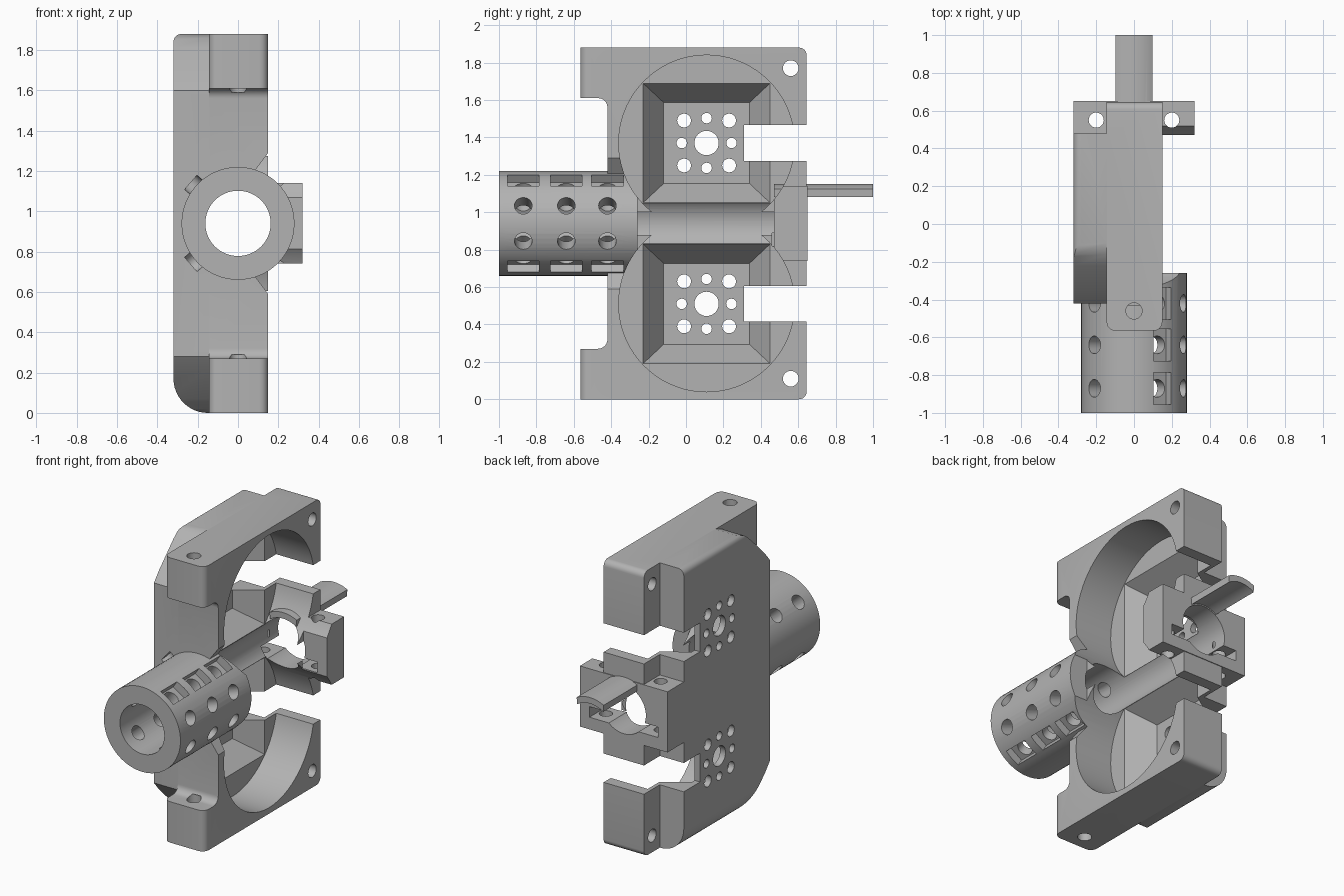
import bpy, bmesh, math
from mathutils import Matrix

cube = bpy.data.objects.get("Cube")
if cube:
    bpy.data.objects.remove(cube)

MID = 0.94                      # height of the barrel axis and mirror plane
FAN_Y, FAN_OFF, FAN_R = 0.11, 0.43, 0.47
FLOOR = -0.12                   # x of the fan pocket floor

grey = bpy.data.materials.new("plain_grey")
grey.diffuse_color = (0.45, 0.45, 0.45, 1)
grey.use_nodes = True
grey.node_tree.nodes["Principled BSDF"].inputs["Base Color"].default_value = (0.45, 0.45, 0.45, 1)


def arc(a, b, r, start, end, n=10):
    """Points of an arc in a plane, angles in degrees."""
    steps = [math.radians(start + (end - start) * i / n) for i in range(n + 1)]
    return [(a + r * math.cos(t), b + r * math.sin(t)) for t in steps]


def disc(a, b, r, n=32):
    return arc(a, b, r, 0, 360, n)[:-1]


def rect(a0, a1, b0, b1):
    return [(a0, b0), (a1, b0), (a1, b1), (a0, b1)]


def place(axis, p, h):
    a, b = p
    return {"x": (h, a, b), "y": (a, h, b), "z": (a, b, h)}[axis]


def loft(name, axis, low, high, h0, h1):
    """Solid between two matching outlines, along one axis."""
    bm = bmesh.new()
    v0 = [bm.verts.new(place(axis, p, h0)) for p in low]
    v1 = [bm.verts.new(place(axis, p, h1)) for p in high]
    bm.faces.new(v0)
    bm.faces.new(v1)
    for i in range(len(v0)):
        j = (i + 1) % len(v0)
        bm.faces.new((v0[i], v0[j], v1[j], v1[i]))
    bmesh.ops.recalc_face_normals(bm, faces=bm.faces)
    mesh = bpy.data.meshes.new(name)
    bm.to_mesh(mesh)
    bm.free()
    ob = bpy.data.objects.new(name, mesh)
    bpy.context.collection.objects.link(ob)
    return ob


def prism(name, axis, pts, h0, h1):
    return loft(name, axis, pts, pts, h0, h1)


def combine(target, other, operation):
    """Apply one boolean and remove the helper."""
    mod = target.modifiers.new("bool", "BOOLEAN")
    mod.operation, mod.solver, mod.object = operation, "EXACT", other
    bpy.context.view_layer.update()
    deps = bpy.context.evaluated_depsgraph_get()
    mesh = bpy.data.meshes.new_from_object(target.evaluated_get(deps))
    target.modifiers.clear()
    target.data = mesh
    bpy.data.objects.remove(other)


def cut(axis, pts, h0, h1):
    combine(frame, prism("cutter", axis, pts, h0, h1), "DIFFERENCE")


# Main frame: C-shaped side outline with two front lugs
upper = arc(-0.47, 1.56, 0.05, 0, 90, 6) + [(-0.565, 1.61), (-0.565, 1.88)]
upper += arc(0.605, 1.84, 0.04, 90, 0, 6)
outline = upper + [(y, 2 * MID - z) for y, z in reversed(upper)]
frame = prism("fan_bracket", "x", outline, -0.145, 0.15)

# Rounded upright corners on the lugs
bm = bmesh.new()
bm.from_mesh(frame.data)
corners = [e for e in bm.edges if all(v.co.y < -0.56 for v in e.verts)
           and abs(e.verts[0].co.z - e.verts[1].co.z) > 0.2]
bmesh.ops.bevel(bm, geom=corners, offset=0.045, segments=5, affect="EDGES", profile=0.5)
bm.to_mesh(frame.data)
bm.free()

# Back plate with clipped front corners and rounded outer edges
half = [(-0.42, 1.6), (-0.37, 1.66), (-0.22, 1.81), (-0.16, 1.86), (-0.1, 1.88), (0.48, 1.88)]
plate = prism("back_plate", "x", half + [(y, 2 * MID - z) for y, z in reversed(half)], -0.32, -0.14)
section = arc(-0.28, 1.84, 0.04, 90, 180, 6) + arc(-0.15, 0.17, 0.17, 180, 270, 12)
section += [(0, 0), (0, 1.88)]
combine(plate, prism("plate_section", "y", section, -0.6, 0.6), "INTERSECT")
combine(frame, plate, "UNION")

# Sloped relief of the front wall next to the barrel
cut("y", [(0.3, MID - 0.47), (0.3, MID + 0.47), (0.15, MID + 0.35),
          (0, MID + 0.15), (0, MID - 0.15), (0.15, MID - 0.35)], -0.5, -0.26)

# Rear clamp flange and the barrel
combine(frame, prism("rear_flange", "x", rect(0.47, 0.65, MID - 0.2, MID + 0.2), -0.32, 0.32), "UNION")
combine(frame, prism("barrel", "y", disc(0, MID, 0.28, 64), -1, -0.26), "UNION")

# Fan pockets, tapered ducts, vent holes and rear slots, above and below
for side in (1, -1):
    c = MID + side * FAN_OFF
    cut("x", disc(FAN_Y, c, FAN_R, 72), FLOOR, 0.4)
    taper = loft("duct", "x", rect(FAN_Y - 0.23, FAN_Y + 0.23, c - 0.217, c + 0.217),
                 rect(FAN_Y - 0.34, FAN_Y + 0.34, c - 0.32, c + 0.32), -0.28, FLOOR + 0.001)
    combine(frame, taper, "DIFFERENCE")
    cut("x", disc(FAN_Y, c, 0.065), -0.4, -0.2)
    for i in range(8):
        t = math.radians(45 * i)
        dist, r = (0.17, 0.037) if i % 2 else (0.133, 0.028)
        cut("x", disc(FAN_Y + dist * math.cos(t), c + dist * math.sin(t), r, 20), -0.4, -0.2)
    cut("x", rect(0.31, 0.8, c - 0.095, c + 0.095), -0.5, 0.5)
    # Mounting holes
    edge = MID + side * 0.83
    cut("x", disc(0.56, edge, 0.042, 24), -0.5, 0.5)
    cut("z", disc(0, -0.46, 0.043, 24), edge - 0.18, edge + 0.18)
    # Clamp bolt holes
    cut("z", disc(side * 0.2, 0.55, 0.04, 24), MID - 0.25, MID + 0.25)

# Bore along the whole length and the clamp slot behind
cut("y", disc(0, MID, 0.162, 64), -1.1, 0.8)
cut("y", rect(-0.25, 0.25, MID - 0.12, MID - 0.05), 0.46, 0.8)


# Barrel vent holes, some with square nut recesses
def radial_cut(axis_angle, y, pts, r0, r1):
    tool = prism("cutter", "z", pts, r0, r1)
    turn = Matrix.Rotation(math.radians(90 - axis_angle), 4, "Y")
    tool.data.transform(Matrix.Translation((0, y, MID)) @ turn)
    combine(frame, tool, "DIFFERENCE")


for y in (-0.87, -0.64, -0.42):
    for angle in (20, -20, 57, -57, 139, -139):
        radial_cut(angle, y, disc(0, 0, 0.047, 24), 0.1, 0.31)
        if abs(angle) == 57:
            radial_cut(angle, y, rect(-0.055, 0.055, -0.085, 0.085), 0.225, 0.31)

# Curved tongue reaching out behind
tongue = prism("rear_tongue", "y", arc(0, MID, 0.21, 62, 118, 14) + arc(0, MID, 0.17, 124, 56, 14),
               0.47, 1)
combine(frame, tongue, "UNION")

# Finish
frame.data.materials.clear()
frame.data.materials.append(grey)
for poly in frame.data.polygons:
    poly.material_index = 0
bpy.ops.object.select_all(action="DESELECT")
frame.select_set(True)
bpy.context.view_layer.objects.active = frame
bpy.ops.object.shade_smooth_by_angle(angle=math.radians(30))
